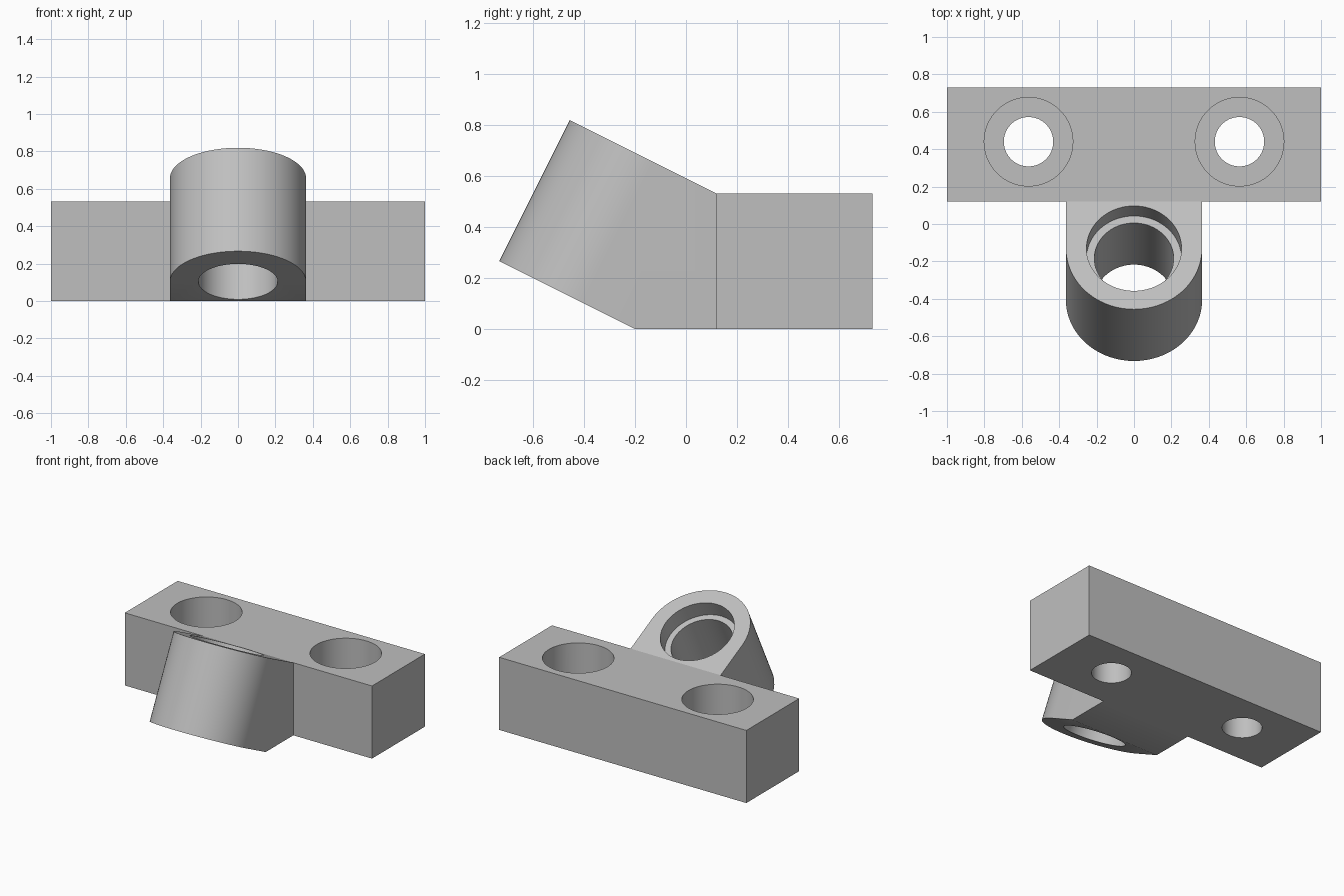
import bpy, bmesh, math
from mathutils import Matrix, Vector

if "Cube" in bpy.data.objects:
    bpy.data.objects.remove(bpy.data.objects["Cube"])

SEGMENTS = 72
TILT = math.atan(0.5)
BAR_FRONT, BAR_BACK, BAR_TOP = 0.12, 0.731, 0.531
SOCKET_RADIUS, SOCKET_LENGTH = 0.364, 0.618
HOLE_X, HOLE_Y = 0.564, 0.44

grey = bpy.data.materials.new("plain grey")
grey.use_nodes = True
colour = (0.52, 0.52, 0.52, 1)
grey.diffuse_color = colour
grey.node_tree.nodes["Principled BSDF"].inputs["Base Color"].default_value = colour


def add_object(name, bm):
    bmesh.ops.recalc_face_normals(bm, faces=bm.faces)
    mesh = bpy.data.meshes.new(name)
    bm.to_mesh(mesh)
    bm.free()
    mesh.materials.append(grey)
    obj = bpy.data.objects.new(name, mesh)
    bpy.context.collection.objects.link(obj)
    return obj


def prism(bm, outline, bottom, top):
    """Extrude a flat outline from one height to another."""
    base = bm.faces.new([bm.verts.new((x, y, bottom)) for x, y in outline])
    new = bmesh.ops.extrude_face_region(bm, geom=[base])["geom"]
    verts = [v for v in new if isinstance(v, bmesh.types.BMVert)]
    bmesh.ops.translate(bm, verts=verts, vec=(0, 0, top - bottom))


def circle(radius, x=0, y=0, start=0, sweep=math.tau, count=SEGMENTS):
    return [(x + radius * math.cos(start + sweep * i / count),
             y + radius * math.sin(start + sweep * i / count)) for i in range(count)]


def cylinder(name, radius, bottom, top, x=0, y=0, matrix=Matrix()):
    bm = bmesh.new()
    prism(bm, circle(radius, x, y), bottom, top)
    bm.transform(matrix)
    cutter = add_object(name, bm)
    cutter.hide_render = True
    return cutter


def combine(target, other, operation):
    mod = target.modifiers.new(operation, "BOOLEAN")
    mod.operation, mod.solver, mod.object = operation, "EXACT", other
    bpy.context.view_layer.objects.active = target
    bpy.ops.object.modifier_apply(modifier=mod.name)
    bpy.data.objects.remove(other)


# Mounting bar
bm = bmesh.new()
prism(bm, [(-1, BAR_FRONT), (1, BAR_FRONT), (1, BAR_BACK), (-1, BAR_BACK)], 0, BAR_TOP)
bracket = add_object("bracket", bm)

# Tilted socket: half-round front with a straight neck running into the bar
rim = Vector((0, -0.456, 0.819))
tilt = Matrix.Rotation(-TILT, 4, "X")
tilt = Matrix.Translation(rim + tilt @ Vector((0, SOCKET_RADIUS, 0))) @ tilt
bm = bmesh.new()
half_round = circle(SOCKET_RADIUS, start=math.pi, sweep=math.pi, count=SEGMENTS // 2)
neck = [(SOCKET_RADIUS, 0), (SOCKET_RADIUS, 1), (-SOCKET_RADIUS, 1)]
prism(bm, half_round + neck, -SOCKET_LENGTH, 0)
bm.transform(tilt)

# Trim the neck flush with the ground and inside the bar
for point, normal in (((0, 0, 0), (0, 0, -1)), ((0, BAR_FRONT + 0.05, 0), (0, 1, 0))):
    cut = bmesh.ops.bisect_plane(bm, geom=bm.verts[:] + bm.edges[:] + bm.faces[:],
                                 plane_co=point, plane_no=normal, clear_outer=True)
    edges = [e for e in cut["geom_cut"] if isinstance(e, bmesh.types.BMEdge)]
    bmesh.ops.holes_fill(bm, edges=edges)
combine(bracket, add_object("socket", bm), "UNION")

# Stepped socket bore
combine(bracket, cylinder("socket_bore", 0.212, -1, 0.2, matrix=tilt), "DIFFERENCE")
combine(bracket, cylinder("socket_recess", 0.254, -0.12, 0.2, matrix=tilt), "DIFFERENCE")

# Counterbored screw holes
for side in (-1, 1):
    x = side * HOLE_X
    combine(bracket, cylinder("screw_hole", 0.132, -0.2, 1, x, HOLE_Y), "DIFFERENCE")
    combine(bracket, cylinder("screw_head_recess", 0.237, 0.2, 1, x, HOLE_Y), "DIFFERENCE")

# Smooth the round walls, keep edges crisp
bpy.ops.object.select_all(action="DESELECT")
bracket.select_set(True)
bpy.context.view_layer.objects.active = bracket
bpy.ops.object.shade_smooth_by_angle(angle=math.radians(30))
